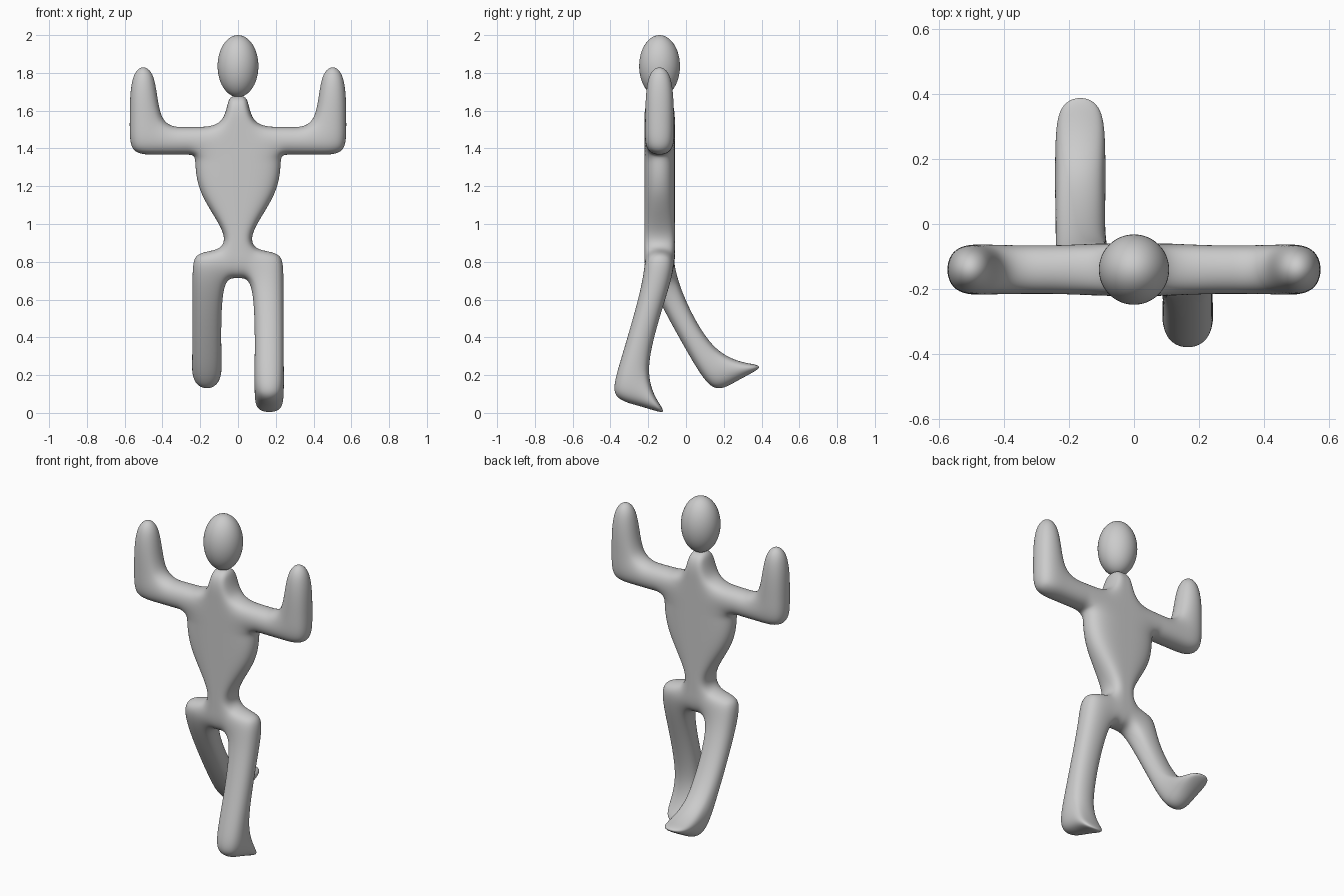
import bpy, bmesh

if "Cube" in bpy.data.objects:
    bpy.data.objects.remove(bpy.data.objects["Cube"])

YC, D = -0.14, 0.081          # middle plane and half depth of the body

bm = bmesh.new()
cache = {}


def vert(x, y, z):
    key = (round(x, 4), round(y, 4), round(z, 4))
    if key not in cache:
        cache[key] = bm.verts.new(key)
    return cache[key]


def extrude(face, move):
    """Replace a face by a tube ending in a moved cap; return cap and sides."""
    old = list(face.verts)
    new = [bm.verts.new(move(v.co)) for v in old]
    bm.faces.remove(face)
    n = len(old)
    sides = [bm.faces.new((old[i], old[(i + 1) % n], new[(i + 1) % n], new[i]))
             for i in range(n)]
    return bm.faces.new(new), sides


# Right half of the front outline, cut into patches (x, z)
neck_c, neck = (0, 1.685), (0.058, 1.685)
base_c, base = (0, 1.52), (0.07, 1.52)
sh_top, sh_low = (0.235, 1.52), (0.235, 1.362)
arm_top, arm_low = (0.275, 1.52), (0.275, 1.36)
el_in, el_under = (0.42, 1.52), (0.42, 1.36)
el_out, el_corner = (0.58, 1.52), (0.58, 1.36)
hand_in, hand_out = (0.425, 1.856), (0.578, 1.856)
chest_c, rib_c, rib = (0, 1.362), (0, 1.32), (0.237, 1.32)
belly_c, belly = (0, 1.16), (0.22, 1.16)
waist_c, waist = (0, 0.95), (0.06, 0.95)
pelvis_c, pelvis, hip = (0, 0.86), (0.085, 0.86), (0.247, 0.86)
crotch_c, leg_in, leg_out = (0, 0.70), (0.083, 0.72), (0.247, 0.72)
patches = [
    (neck_c, base_c, base, neck),
    (base_c, chest_c, sh_low, sh_top, base),
    (sh_top, sh_low, arm_low, arm_top),
    (arm_top, arm_low, el_under, el_in),
    (el_in, el_under, el_corner, el_out),
    (hand_in, el_in, el_out, hand_out),
    (chest_c, rib_c, rib, sh_low),
    (rib_c, belly_c, belly, rib),
    (belly_c, waist_c, waist, belly),
    (waist_c, pelvis_c, pelvis, waist),
    (pelvis_c, crotch_c, leg_in, pelvis),
    (pelvis, leg_in, leg_out, hip),
]

# Mirrored slab: front, back and the walls around the rim
edges = {}
for s in (1, -1):
    for patch in patches:
        pts = [(s * x, z) for x, z in patch][::s]
        bm.faces.new([vert(x, YC - D, z) for x, z in pts])
        bm.faces.new([vert(x, YC + D, z) for x, z in reversed(pts)])
        for a, b in zip(pts, pts[1:] + pts[:1]):
            edges.setdefault(frozenset((a, b)), []).append((a, b))
leg_roots = {}
for users in edges.values():
    if len(users) == 1:
        a, b = users[0]
        wall = bm.faces.new((vert(b[0], YC - D, b[1]), vert(a[0], YC - D, a[1]),
                             vert(a[0], YC + D, a[1]), vert(b[0], YC + D, b[1])))
        if a[1] == b[1] == 0.72:
            leg_roots[1 if a[0] > 0 else -1] = wall


def add_leg(root, ankle, sole, toe):
    """Each pair is (back, front) in (y, z); toe is (top, bottom)."""
    def pick(pair, mid):
        return lambda co: (co.x, *pair[1 if co.y > mid else 0])
    cap, _ = extrude(root, pick(ankle, YC))
    cap, sides = extrude(cap, pick(sole, (ankle[0][0] + ankle[1][0]) / 2))
    front = max(sides, key=lambda f: f.calc_center_median().y)
    split = (ankle[1][1] + sole[1][1]) / 2
    extrude(front, lambda co: (co.x, *toe[0 if co.z > split else 1]))


# Standing leg and lifted leg, each with a wedge foot
add_leg(leg_roots[1], ((-0.36, 0.25), (-0.24, 0.20)),
        ((-0.415, 0.07), (-0.24, 0.03)), ((-0.112, 0.012), (-0.112, -0.008)))
add_leg(leg_roots[-1], ((0.02, 0.285), (0.145, 0.29)),
        ((0.145, 0.085), (0.265, 0.16)), ((0.402, 0.257), (0.402, 0.237)))

bmesh.ops.recalc_face_normals(bm, faces=bm.faces[:])
for f in bm.faces:
    f.smooth = True
mesh = bpy.data.meshes.new("body")
bm.to_mesh(mesh)
bm.free()
body = bpy.data.objects.new("body", mesh)
bpy.context.collection.objects.link(body)
sub = body.modifiers.new("smooth", 'SUBSURF')
sub.levels = sub.render_levels = 4

# Egg-shaped head
bpy.ops.mesh.primitive_uv_sphere_add(segments=48, ring_count=24, radius=1,
                                     location=(0, YC, 1.836))
head = bpy.context.object
head.name = "head"
head.scale = (0.108, 0.108, 0.164)
bpy.ops.object.shade_smooth()
